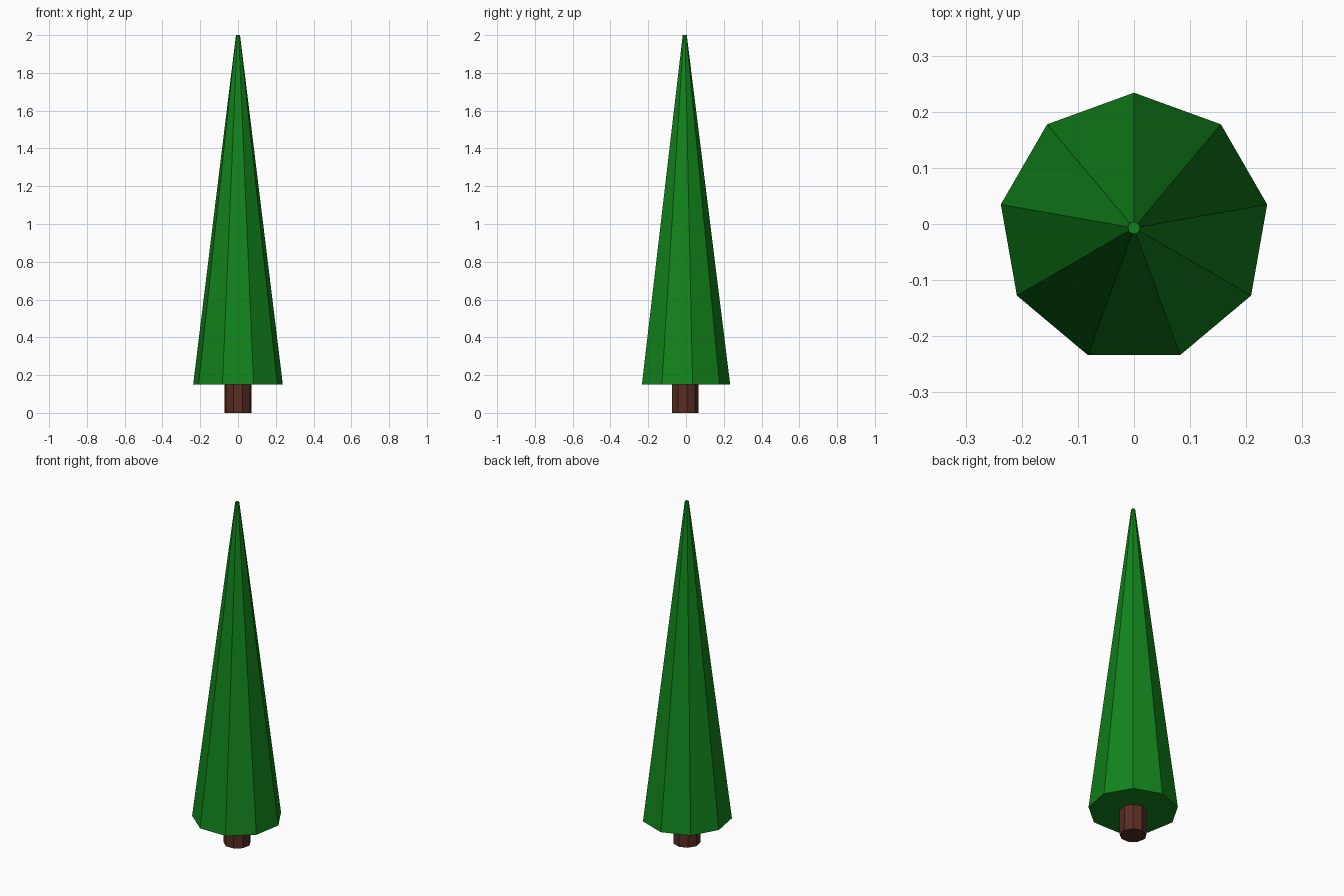
import bpy

if "Cube" in bpy.data.objects:
    bpy.data.objects.remove(bpy.data.objects["Cube"])

CENTRE_Y = -0.007  # nine-sided rings have a corner at the back


def tapered_part(name, r_bottom, r_top, z0, z1, color):
    bpy.ops.mesh.primitive_cone_add(vertices=9, radius1=r_bottom, radius2=r_top,
                                    depth=z1 - z0, location=(0, CENTRE_Y, (z0 + z1) / 2))
    ob = bpy.context.object
    ob.name = name
    mat = bpy.data.materials.new(name + "_color")
    mat.diffuse_color = (*color, 1)
    mat.use_nodes = True
    mat.node_tree.nodes["Principled BSDF"].inputs["Base Color"].default_value = mat.diffuse_color
    ob.data.materials.append(mat)
    return ob


# Trunk
tapered_part("trunk", 0.0725, 0.0725, 0.0, 0.15, (0.10, 0.026, 0.018))
# Foliage cone with a tiny flat tip
tapered_part("foliage", 0.241, 0.011, 0.15, 2.0, (0.006, 0.23, 0.012))
